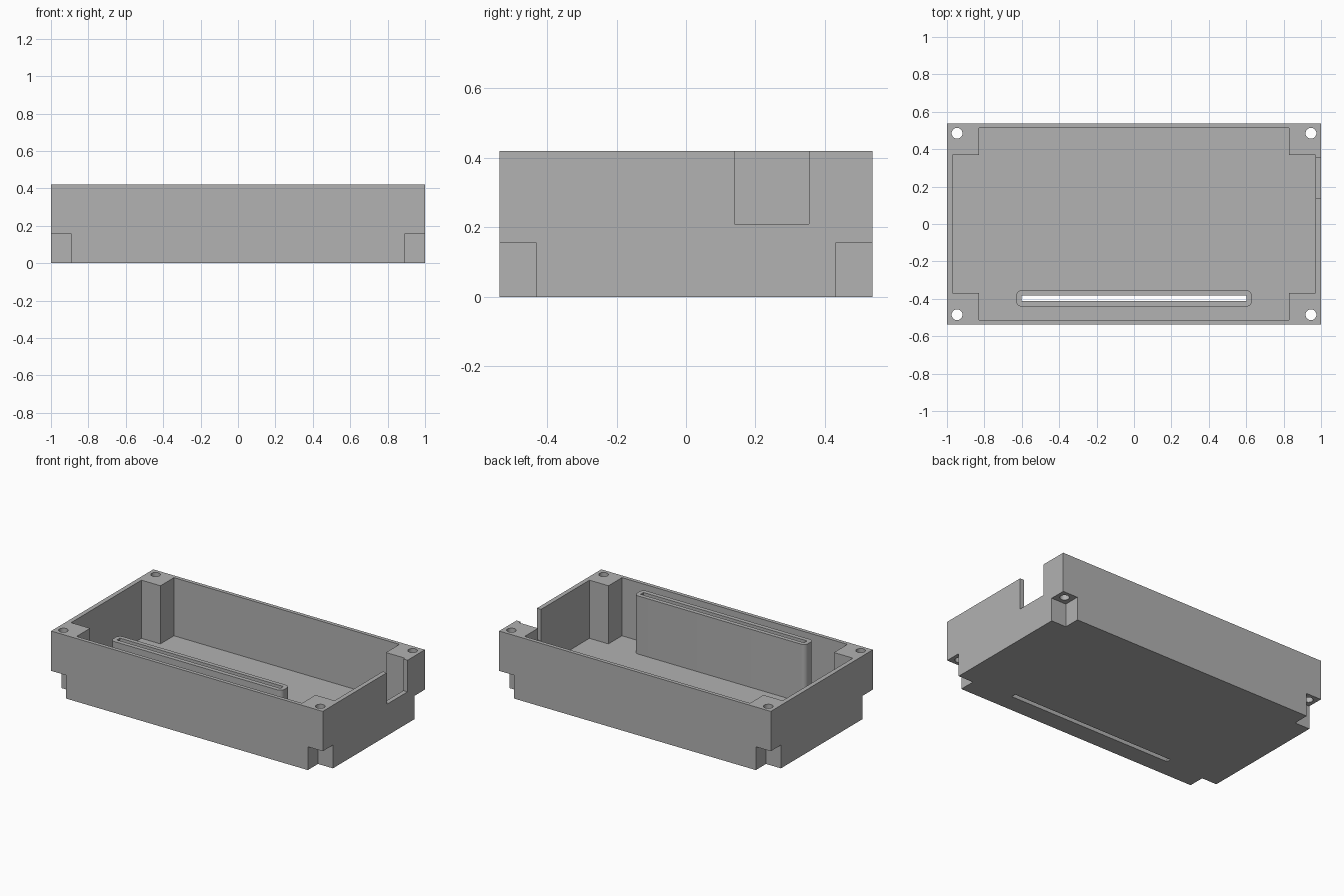
import bpy, bmesh, math

cube = bpy.data.objects.get("Cube")
if cube:
    bpy.data.objects.remove(cube, do_unlink=True)

grey = bpy.data.materials.new("plain_grey")
grey.use_nodes = True
colour = (0.445, 0.445, 0.445, 1)
grey.diffuse_color = colour
grey.node_tree.nodes["Principled BSDF"].inputs["Base Color"].default_value = colour

HX, HY, H = 1.0, 0.537, 0.42       # outer half sizes and height
FLOOR = 0.033


def prism(name, outline, z0, z1):
    """Solid made by extruding an outline from z0 up to z1."""
    bm = bmesh.new()
    face = bm.faces.new([bm.verts.new((x, y, z0)) for x, y in outline])
    top = bmesh.ops.extrude_face_region(bm, geom=[face])["geom"]
    for v in top:
        if isinstance(v, bmesh.types.BMVert):
            v.co.z = z1
    bmesh.ops.recalc_face_normals(bm, faces=bm.faces)
    mesh = bpy.data.meshes.new(name)
    bm.to_mesh(mesh)
    bm.free()
    mesh.materials.append(grey)
    obj = bpy.data.objects.new(name, mesh)
    bpy.context.collection.objects.link(obj)
    return obj


def rect(x0, x1, y0, y1):
    return [(x0, y0), (x1, y0), (x1, y1), (x0, y1)]


def circle(cx, cy, r, n=32):
    return [(cx + r * math.cos(2 * math.pi * i / n),
             cy + r * math.sin(2 * math.pi * i / n)) for i in range(n)]


def rounded_rect(x0, x1, y0, y1, r, steps=6):
    centres = [(x1 - r, y1 - r), (x0 + r, y1 - r), (x0 + r, y0 + r), (x1 - r, y0 + r)]
    return [(cx + r * math.cos(a), cy + r * math.sin(a))
            for q, (cx, cy) in enumerate(centres)
            for a in [(q + i / steps) * math.pi / 2 for i in range(steps + 1)]]


def combine(target, tool, operation):
    mod = target.modifiers.new(tool.name, "BOOLEAN")
    mod.operation, mod.solver, mod.object = operation, "EXACT", tool
    bpy.context.view_layer.objects.active = target
    bpy.ops.object.modifier_apply(modifier=mod.name)
    bpy.data.objects.remove(tool, do_unlink=True)


# Outer tray
tray = prism("tray", rect(-HX, HX, -HY, HY), 0, H)

# Cavity leaving solid corner posts
ax, ay, px, py = 0.97, 0.512, 0.83, 0.37
quarter = [(ax, py), (px, py), (px, ay)]
cavity = (quarter + [(-x, y) for x, y in reversed(quarter)]
          + [(-x, -y) for x, y in quarter]
          + [(x, -y) for x, y in reversed(quarter)])
combine(tray, prism("cavity", cavity, FLOOR, H + 0.1), "DIFFERENCE")

# Upright slotted rail near the front
rail = rounded_rect(-0.63, 0.63, -0.442, -0.354, 0.03)
combine(tray, prism("slot_rail", rail, FLOOR / 2, H), "UNION")
combine(tray, prism("slot", rect(-0.602, 0.602, -0.413, -0.382), -0.1, H + 0.1), "DIFFERENCE")

# Corner undercuts and screw holes
for sx in (-1, 1):
    for sy in (-1, 1):
        xs = sorted((sx * 0.89, sx * 1.1))
        ys = sorted((sy * 0.43, sy * 0.6))
        combine(tray, prism("undercut", rect(*xs, *ys), -0.1, 0.155), "DIFFERENCE")
        combine(tray, prism("screw_hole", circle(sx * 0.946, sy * 0.485, 0.029), -0.1, H + 0.1),
                "DIFFERENCE")

# Cable opening in the end wall
combine(tray, prism("cable_opening", rect(0.95, 1.1, 0.139, 0.354), 0.21, H + 0.1), "DIFFERENCE")

# Smooth only the round edges
bpy.ops.object.select_all(action="DESELECT")
tray.select_set(True)
bpy.context.view_layer.objects.active = tray
bpy.ops.object.shade_smooth_by_angle(angle=math.radians(30))
